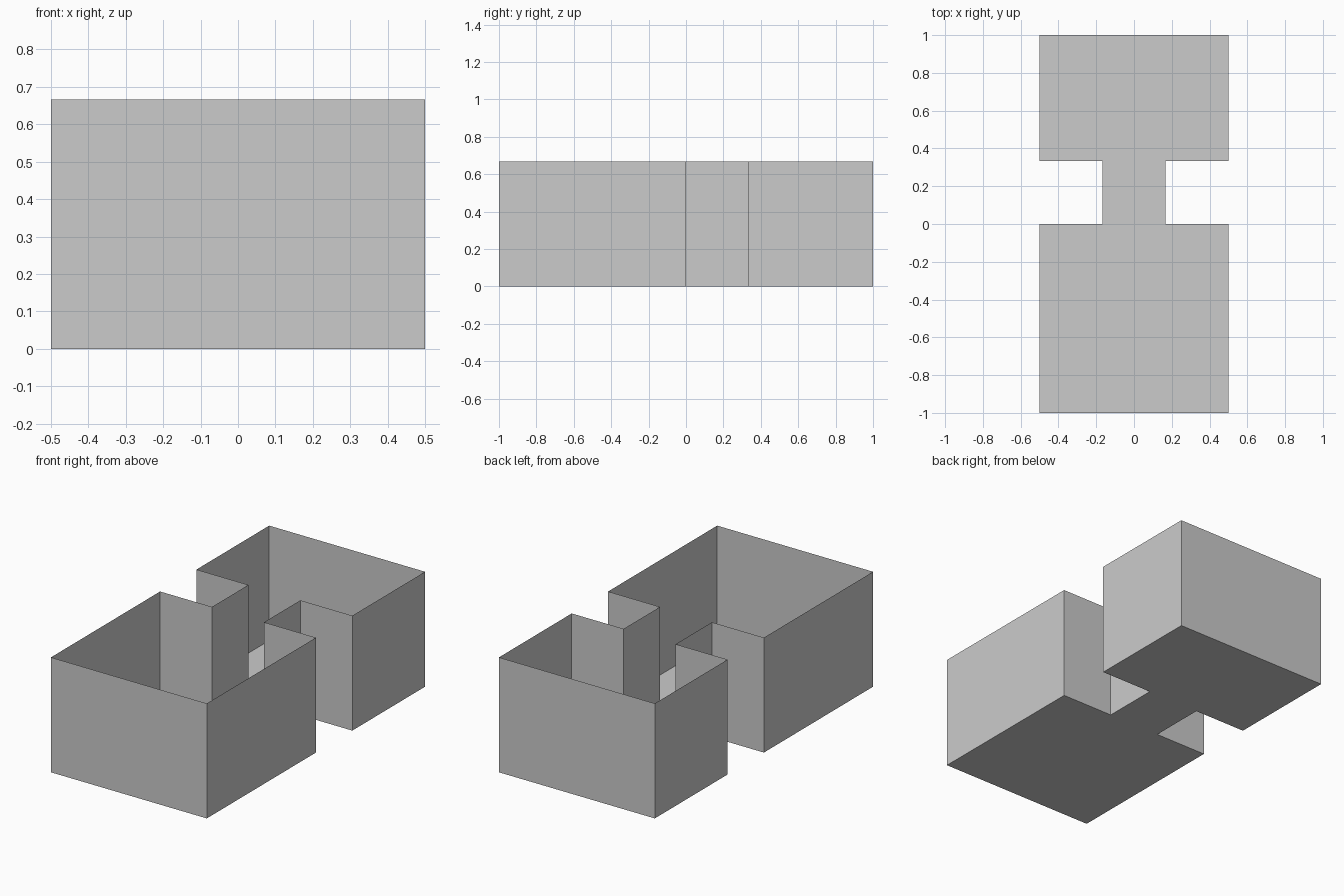
import bpy, bmesh

if "Cube" in bpy.data.objects:
    bpy.data.objects.remove(bpy.data.objects["Cube"])

HEIGHT = 2 / 3
HALF, NECK = 0.5, 1 / 6          # half widths of rooms and passage
FRONT, NECK_A, NECK_B, BACK = -1.0, 0.0, 1 / 3, 1.0

# Right half of the plan, mirrored to give the full outline
right = [(HALF, FRONT), (HALF, NECK_A), (NECK, NECK_A),
         (NECK, NECK_B), (HALF, NECK_B), (HALF, BACK)]
outline = right + [(-x, y) for x, y in reversed(right)]


def add_object(name, bm):
    mesh = bpy.data.meshes.new(name)
    bm.to_mesh(mesh)
    bm.free()
    obj = bpy.data.objects.new(name, mesh)
    bpy.context.collection.objects.link(obj)
    return obj


# Floor: front room, passage and back room share one slab outline
bm = bmesh.new()
bm.faces.new([bm.verts.new((x, y, 0)) for x, y in outline])
add_object("floor", bm)

# Walls: thin sheets standing along the outline, open at the top
bm = bmesh.new()
ring = [bm.verts.new((x, y, 0)) for x, y in outline]
edges = [bm.edges.new((a, b)) for a, b in zip(ring, ring[1:] + ring[:1])]
result = bmesh.ops.extrude_edge_only(bm, edges=edges)
top = [g for g in result["geom"] if isinstance(g, bmesh.types.BMVert)]
bmesh.ops.translate(bm, verts=top, vec=(0, 0, HEIGHT))
bmesh.ops.recalc_face_normals(bm, faces=bm.faces)
add_object("walls", bm)
